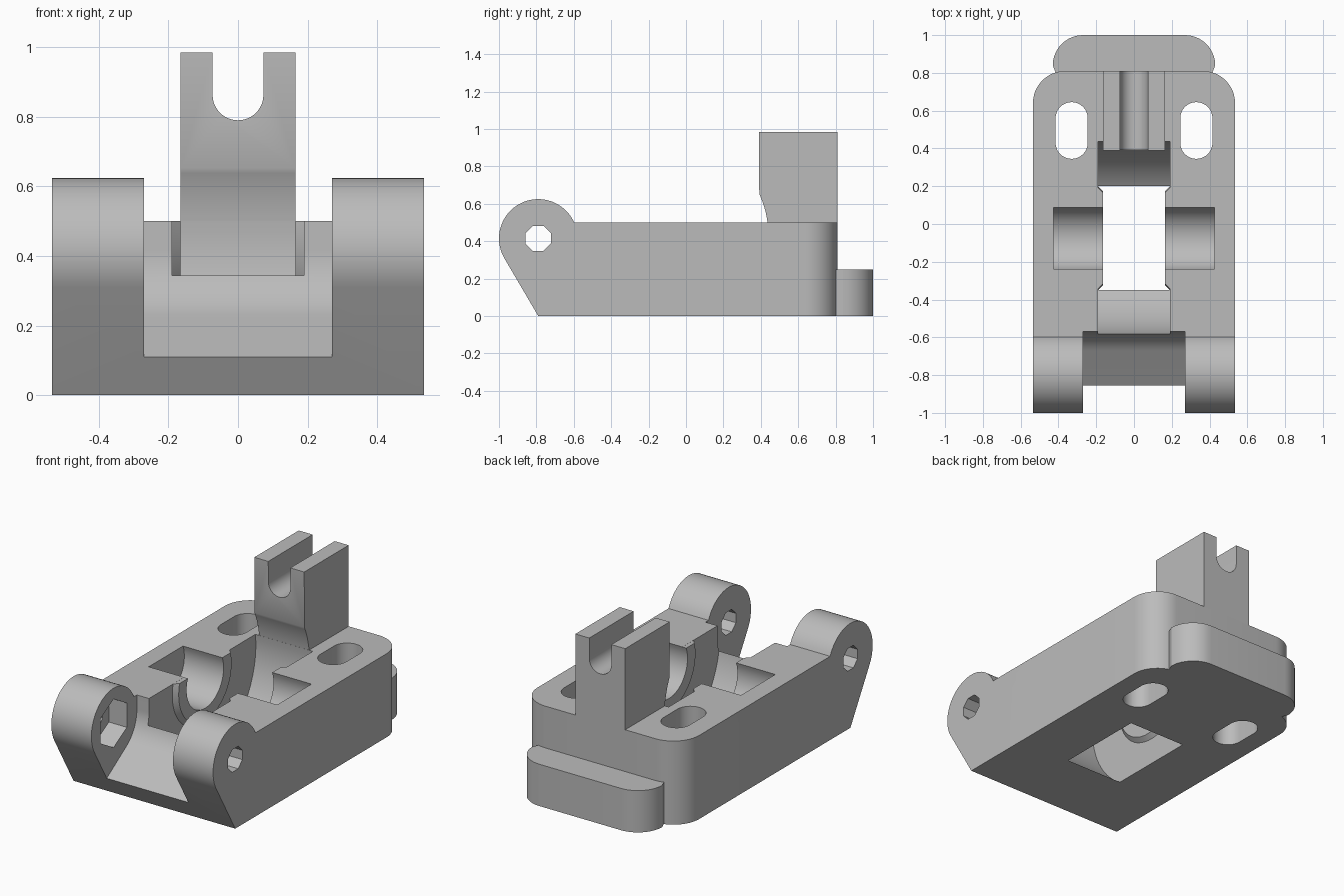
import bpy, bmesh
from math import sin, cos, radians

if "Cube" in bpy.data.objects:
    bpy.data.objects.remove(bpy.data.objects["Cube"])

grey = bpy.data.materials.new("plain grey")
grey.use_nodes = True
GREY = (0.5, 0.5, 0.5, 1)
grey.diffuse_color = GREY
grey.node_tree.nodes["Principled BSDF"].inputs["Base Color"].default_value = GREY

PIVOT = (-0.79, 0.415)     # lug hole axis (y, z)
HUB = (-0.075, 0.435)      # wheel axis (y, z)
WHEEL_R, HUB_R, LUG_R = 0.515, 0.175, 0.21
DECK, BACK = 0.5, 0.81


def arc(c, r, a, b, n=24):
    """Points on a circle from angle a to b in degrees."""
    return [(c[0] + r * cos(radians(a + (b - a) * i / n)),
             c[1] + r * sin(radians(a + (b - a) * i / n))) for i in range(n + 1)]


def ring(c, r, n, start=0):
    return arc(c, r, start, start + 360, n)[:-1]


def prism(name, pts, axis, lo, hi, end_pts=None):
    """Extrude a 2D profile along an axis; end_pts allows a taper."""
    place = {"x": lambda p, t: (t, p[0], p[1]),
             "y": lambda p, t: (p[0], t, p[1]),
             "z": lambda p, t: (p[0], p[1], t)}[axis]
    bm = bmesh.new()
    a = [bm.verts.new(place(p, lo)) for p in pts]
    b = [bm.verts.new(place(p, hi)) for p in (end_pts or pts)]
    bm.faces.new(a)
    bm.faces.new(b)
    for i in range(len(a)):
        j = (i + 1) % len(a)
        bm.faces.new((a[i], a[j], b[j], b[i]))
    bmesh.ops.recalc_face_normals(bm, faces=bm.faces)
    me = bpy.data.meshes.new(name)
    bm.to_mesh(me)
    bm.free()
    me.materials.append(grey)
    ob = bpy.data.objects.new(name, me)
    bpy.context.collection.objects.link(ob)
    return ob


def activate(ob):
    bpy.ops.object.select_all(action="DESELECT")
    ob.select_set(True)
    bpy.context.view_layer.objects.active = ob


def cut(ob, cutter):
    """Subtract a cutter, then discard it."""
    activate(ob)
    mod = ob.modifiers.new("cut", "BOOLEAN")
    mod.operation, mod.solver, mod.object = "DIFFERENCE", "EXACT", cutter
    bpy.ops.object.modifier_apply(modifier=mod.name)
    bpy.data.objects.remove(cutter)


def hub_pocket():
    return prism("hub_cutter", ring(HUB, HUB_R, 48), "x", -0.425, 0.425)


# Base block: side profile with round front lugs
side = [(-0.79, 0), (BACK, 0), (BACK, DECK)] + arc(PIVOT, LUG_R, 24, 210, 32)
base = prism("base_block", side, "x", -0.535, 0.535)

# Round the two rear vertical corners
bm = bmesh.new()
bm.from_mesh(base.data)
corners = [e for e in bm.edges
           if all(v.co.y > BACK - 0.01 for v in e.verts)
           and abs(e.verts[0].co.z - e.verts[1].co.z) > 0.1]
bmesh.ops.bevel(bm, geom=corners, offset=0.17, segments=12, profile=0.5, affect="EDGES")
bm.to_mesh(base.data)
bm.free()

# Gap between the lugs: sloped floor, rounded into the back wall
gap = [(-1.163, -0.09)] + arc(PIVOT, 0.22, -57, 0, 16) + [(-0.57, 0.8), (-1.163, 0.8)]
cut(base, prism("gap_cutter", gap, "x", -0.27, 0.27))

# Wheel slot and axle pockets
cut(base, prism("wheel_cutter", ring(HUB, WHEEL_R, 96), "x", -0.19, 0.19))
cut(base, hub_pocket())

# Pin hole through both lugs, nut recess inside one of them
cut(base, prism("pin_cutter", ring(PIVOT, 0.073, 8, 22.5), "x", -0.7, 0.7))
cut(base, prism("nut_cutter", ring(PIVOT, 0.145, 6, 90), "x", -0.39, -0.2))

# Long mounting holes
for s in (-1, 1):
    x = s * 0.33
    oval = arc((x, 0.56), 0.085, 0, 180) + arc((x, 0.43), 0.085, 180, 360)
    cut(base, prism("hole_cutter", oval, "z", -0.1, 0.7))

# Tapered washers around the axle pockets, trimmed at deck height
bosses = []
for s, label in ((-1, "right"), (1, "left")):
    boss = prism(label + "_axle_boss", ring(HUB, 0.25, 64), "x", s * 0.165, s * 0.19,
                 ring(HUB, 0.275, 64))
    cut(boss, hub_pocket())
    cut(boss, prism("trim_cutter", [(-1, DECK), (1, DECK), (1, 1), (-1, 1)], "x", -1, 1))
    bosses.append(boss)

# Upright at the rear, hollowed at the front by the wheel curve
upright = [(BACK, DECK), (BACK, 0.985), (0.39, 0.985)] + arc(HUB, WHEEL_R, 25, 7.3, 10)
tower = prism("forked_upright", upright, "x", -0.165, 0.165)
fork = arc((0, 0.863), 0.073, 180, 360) + [(0.073, 1.2), (-0.073, 1.2)]
cut(tower, prism("fork_cutter", fork, "y", 0, 1))

# Low rear flange with rounded corners
right_half = [(0.41, 0.79)] + arc((0.27, 0.84), 0.16, 0, 90, 10)
outline = right_half + [(-x, y) for x, y in reversed(right_half)]
flange = prism("rear_flange", outline, "z", 0, 0.25)

for ob in [base, tower, flange] + bosses:
    activate(ob)
    bpy.ops.object.shade_smooth_by_angle(angle=radians(25))
